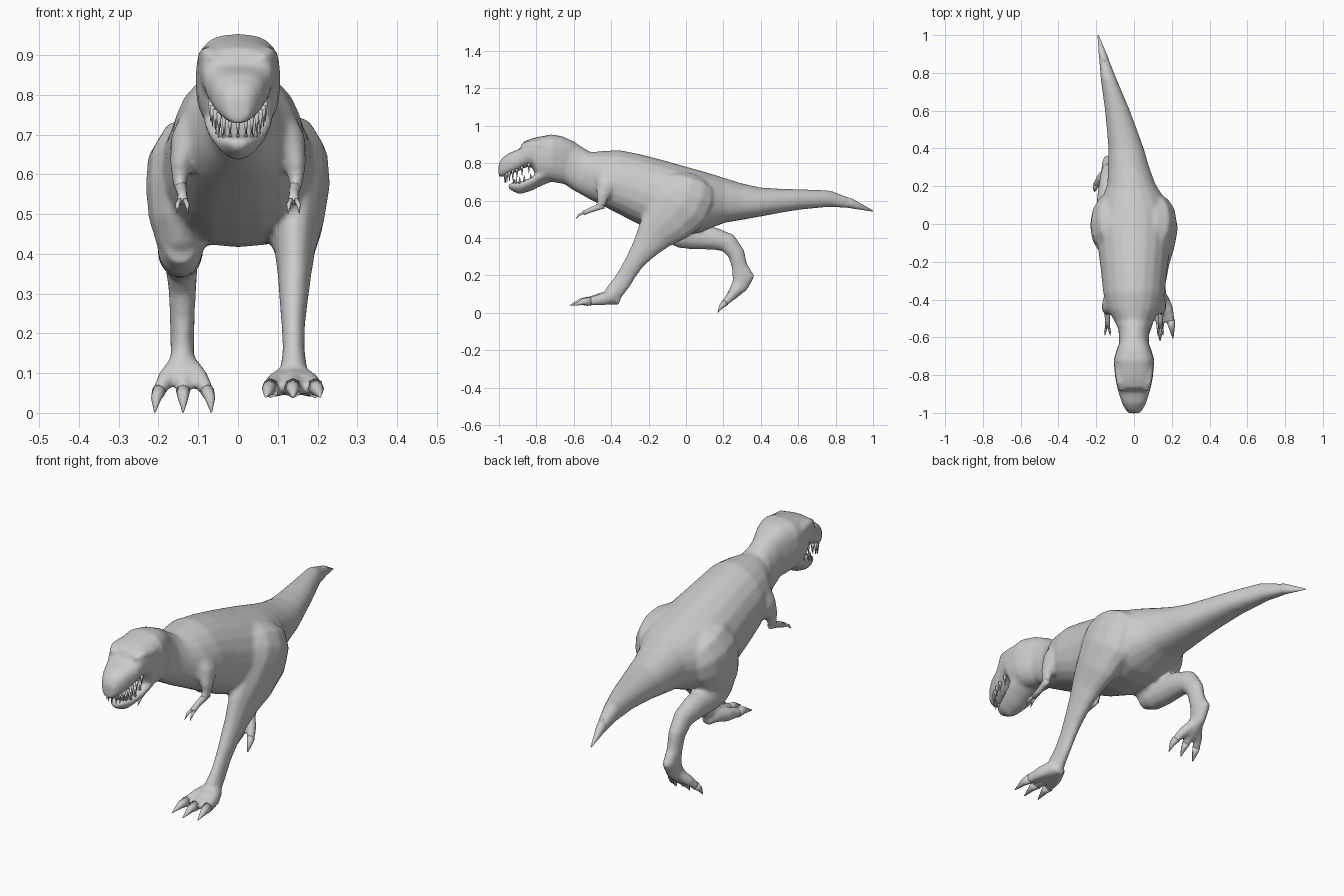
import bpy, bmesh, math
from mathutils import Vector, Matrix

SIDES = 20


def finish(name, bm):
    bmesh.ops.recalc_face_normals(bm, faces=bm.faces)
    me = bpy.data.meshes.new(name)
    bm.to_mesh(me)
    bm.free()
    for p in me.polygons:
        p.use_smooth = True
    ob = bpy.data.objects.new(name, me)
    bpy.context.collection.objects.link(ob)
    return ob


def loft(name, rings):
    """Skin a list of equal-length rings and cap the ends."""
    bm = bmesh.new()
    vs = [[bm.verts.new(p) for p in r] for r in rings]
    n = len(rings[0])
    for a, b in zip(vs, vs[1:]):
        for i in range(n):
            j = (i + 1) % n
            bm.faces.new((a[i], a[j], b[j], b[i]))
    bm.faces.new(vs[0])
    bm.faces.new(vs[-1])
    return finish(name, bm)


def spow(v, e):
    return math.copysign(abs(v) ** (2 / e), v)


def trunk(name, stations, et=2.0, eb=2.0, mid=0.48):
    """Loft along y; station = (y, x centre, top, bottom, half width)."""
    rings = []
    for y, xc, top, bot, w in stations:
        zc = bot + mid * (top - bot)
        ring = []
        for k in range(SIDES):
            a = 2 * math.pi * k / SIDES
            c, s = math.cos(a), math.sin(a)
            e, h = (et, top - zc) if s >= 0 else (eb, zc - bot)
            ring.append((xc + w * spow(c, e), y, zc + h * spow(s, e)))
        rings.append(ring)
    return loft(name, rings)


def limb(name, pts, n=12):
    """Loft along a path; point = (x, y, z, radius in x, radius in the side view)."""
    cs = [Vector(p[:3]) for p in pts]
    rings = []
    for i, p in enumerate(pts):
        d = Vector()
        if i > 0:
            d += (cs[i] - cs[i - 1]).normalized()
        if i < len(cs) - 1:
            d += (cs[i + 1] - cs[i]).normalized()
        d.normalize()
        u = Vector((1, 0, 0))
        u = (u - d * u.dot(d)).normalized()
        v = d.cross(u)
        rings.append([cs[i] + u * p[3] * math.cos(2 * math.pi * k / n)
                      + v * p[4] * math.sin(2 * math.pi * k / n) for k in range(n)])
    return loft(name, rings)


def toe(name, pts):
    """Toe fused into the skin, with a separate sharp claw."""
    skin.append(limb(name, pts[:-1], 10))
    limb(name + "_claw", pts[-3:], 8)


def teeth(name, n, w, y0, dy, z0, dz, length, r):
    """Row of cones on a U-shaped gum line; negative length points down."""
    bm = bmesh.new()
    for i in range(n):
        a = math.pi * i / (n - 1)
        x, s = w * spow(math.cos(a), 2.4), spow(math.sin(a), 2.4)
        flip = Matrix.Rotation(math.pi if length < 0 else 0, 4, 'X')
        m = Matrix.Translation((x, y0 - dy * s, z0 - dz * s + length / 2)) @ flip
        bmesh.ops.create_cone(bm, cap_ends=True, segments=6, radius1=r, radius2=0.001,
                              depth=abs(length), matrix=m)
    return finish(name, bm)


# Neck, torso and the tail which curves to one side
tail_end = [(.77, -.135, .655, .567, .042), (.89, -.163, .61, .558, .023),
            (1.0, -.19, .547, .541, .003)]
skin = [trunk("body", [
    (-.70, 0, .93, .725, .08), (-.61, 0, .925, .66, .08), (-.56, 0, .89, .632, .082),
    (-.51, 0, .86, .605, .105), (-.45, 0, .865, .575, .142), (-.36, 0, .871, .528, .164),
    (-.25, 0, .85, .472, .175), (-.12, 0, .816, .425, .192), (0, 0, .782, .416, .2),
    (.08, 0, .76, .43, .19), (.15, -.006, .739, .46, .158), (.21, -.014, .72, .482, .128),
    (.30, -.028, .692, .497, .109), (.40, -.042, .67, .515, .094), (.50, -.064, .664, .534, .08),
    (.61, -.09, .661, .552, .065)] + tail_end, et=2.0, eb=2.4)]
trunk("tail_tip", [(.84, -.151, .625, .566, .026)] + tail_end[1:])

# Head: skull with upper jaw, then lower jaw
skin.append(trunk("skull", [
    (-1.002, 0, .795, .728, .028), (-.985, 0, .825, .726, .044), (-.95, 0, .853, .736, .064),
    (-.89, 0, .876, .76, .083), (-.865, 0, .918, .775, .09), (-.825, 0, .932, .783, .098),
    (-.795, 0, .94, .715, .102), (-.72, 0, .954, .70, .108), (-.66, 0, .944, .69, .09),
    (-.61, 0, .92, .70, .07), (-.57, 0, .88, .70, .05)], et=2.7, eb=2.6, mid=.55))
skin.append(trunk("lower_jaw", [
    (-.95, 0, .69, .662, .022), (-.925, 0, .694, .648, .042), (-.89, 0, .699, .633, .056),
    (-.83, 0, .722, .65, .076), (-.78, 0, .755, .675, .089), (-.71, 0, .79, .705, .085)],
    et=4, eb=1.6, mid=.75))
teeth("upper_teeth", 15, .07, -.84, .128, .80, .055, -.052, .008)
teeth("lower_teeth", 11, .053, -.83, .092, .712, .03, .036, .007)

for s, side in ((1, "right"), (-1, "left")):
    # Low brow ridge over the eye socket
    skin.append(limb("brow", [(s * .06, -.88, .887, .015, .015), (s * .075, -.84, .902, .02, .02),
                              (s * .083, -.78, .895, .02, .025), (s * .08, -.72, .88, .02, .02)], 8))
    # Small arm with two clawed fingers
    skin.append(limb("upper_arm", [
        (s * .10, -.40, .75, .04, .07), (s * .13, -.425, .68, .042, .058),
        (s * .146, -.447, .62, .026, .034), (s * .146, -.455, .575, .018, .024),
        (s * .144, -.48, .56, .014, .017)], 10))
    limb("forearm_" + side, [(s * .146, -.44, .575, .014, .018), (s * .143, -.47, .565, .015, .017),
                             (s * .14, -.51, .55, .012, .014), (s * .14, -.55, .533, .014, .012)], 10)
    for k in (-1, 1):
        limb("finger_" + side, [(s * .14 + k * .004, -.535, .54, .007, .008),
                                (s * .14 + k * .012, -.57, .525, .006, .007),
                                (s * .14 + k * .014, -.59, .502, .001, .001)], 6)

# Right leg, planted forward
skin.append(limb("right_leg", [
    (.085, .03, .71, .05, .10), (.118, .02, .68, .08, .14), (.132, .005, .635, .095, .16),
    (.136, -.03, .57, .096, .167), (.142, -.10, .49, .076, .138), (.143, -.168, .42, .053, .103),
    (.142, -.218, .35, .043, .074), (.14, -.27, .28, .036, .055), (.139, -.308, .22, .03, .049),
    (.14, -.345, .16, .028, .05), (.14, -.385, .11, .034, .05), (.14, -.42, .08, .037, .033)]))
skin.append(limb("right_heel", [(.14, -.47, .075, .05, .032), (.14, -.41, .078, .044, .036),
                                (.14, -.355, .06, .027, .019)]))
for k in (-1, 0, 1):
    reach = 0 if k == 0 else .015
    toe("right_toe", [(.138 + k * .018, -.39, .085, .027, .034),
                      (.138 + k * .042, -.46 + reach, .072, .027, .034),
                      (.138 + k * .056, -.525 + reach, .062, .022, .025),
                      (.138 + k * .062, -.565 + reach, .059, .016, .017),
                      (.138 + k * .069, -.62 + reach, .04, .002, .002)])

# Left leg, swung back with the foot lifting off
skin.append(limb("left_thigh", [
    (-.085, .03, .70, .05, .10), (-.118, .02, .67, .08, .14), (-.134, .005, .625, .095, .16),
    (-.138, -.01, .56, .095, .16), (-.142, -.03, .48, .082, .132), (-.144, -.035, .42, .06, .09),
    (-.144, -.035, .38, .035, .05)]))
skin.append(limb("left_shank", [
    (-.144, -.10, .42, .04, .045), (-.145, -.03, .415, .058, .07), (-.145, .06, .406, .058, .068),
    (-.143, .15, .397, .052, .061), (-.142, .225, .374, .042, .054), (-.14, .27, .315, .036, .047),
    (-.14, .286, .25, .032, .043), (-.14, .308, .195, .031, .062), (-.14, .288, .145, .03, .046),
    (-.14, .255, .105, .038, .032), (-.14, .232, .08, .036, .024)]))
for k in (-1, 0, 1):
    toe("left_toe", [(-.138 + k * .014, .275, .125, .022, .027),
                     (-.138 + k * .042, .24, .088, .023, .027),
                     (-.138 + k * .06, .21, .056, .018, .02),
                     (-.138 + k * .068, .19, .036, .013, .013),
                     (-.138 + k * .071, .17, .002, .002, .002)])

# Fuse the large parts into one skin and soften the seams
with bpy.context.temp_override(active_object=skin[0], object=skin[0],
                               selected_objects=skin, selected_editable_objects=skin):
    bpy.ops.object.join()
remesh = skin[0].modifiers.new("fuse", 'REMESH')
remesh.mode = 'VOXEL'
remesh.voxel_size = 0.009
remesh.use_smooth_shade = True
soft = skin[0].modifiers.new("soften", 'SMOOTH')
soft.factor = 0.5
soft.iterations = 9
